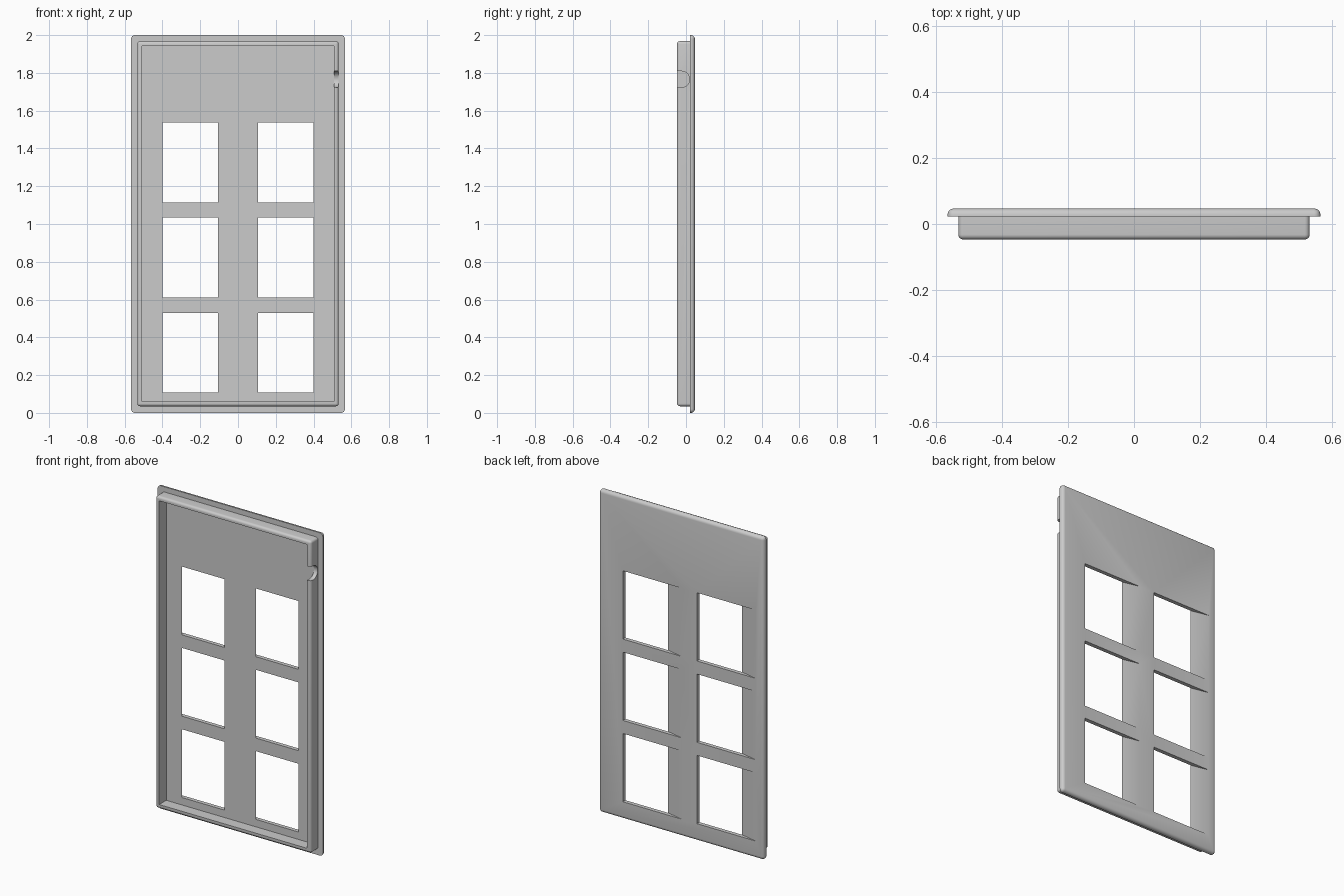
import bpy, bmesh, math

if "Cube" in bpy.data.objects:
    bpy.data.objects.remove(bpy.data.objects["Cube"], do_unlink=True)

grey = bpy.data.materials.new("plain_grey")
grey.use_nodes = True
COLOUR = (0.6, 0.6, 0.6, 1)
grey.diffuse_color = COLOUR
grey.node_tree.nodes["Principled BSDF"].inputs["Base Color"].default_value = COLOUR

BACK, SEAT, FRONT = 0.047, 0.022, -0.047   # panel back, panel front, lip front


def finish(name, bm):
    bmesh.ops.recalc_face_normals(bm, faces=bm.faces)
    mesh = bpy.data.meshes.new(name)
    bm.to_mesh(mesh)
    bm.free()
    mesh.materials.append(grey)
    obj = bpy.data.objects.new(name, mesh)
    bpy.context.collection.objects.link(obj)
    return obj


def prism(name, points, direction):
    """Extrude a closed outline along a direction."""
    bm = bmesh.new()
    face = bm.faces.new([bm.verts.new(p) for p in points])
    ext = bmesh.ops.extrude_face_region(bm, geom=[face])
    verts = [v for v in ext["geom"] if isinstance(v, bmesh.types.BMVert)]
    bmesh.ops.translate(bm, verts=verts, vec=direction)
    return finish(name, bm)


def slab(name, half_x, y0, y1, z0, z1, radius=0, round_y=None):
    """Box whose corners, and the rim at y = round_y, are rounded."""
    bm = bmesh.new()
    bmesh.ops.create_cube(bm, size=1)
    for v in bm.verts:
        v.co = (math.copysign(half_x, v.co.x),
                y1 if v.co.y > 0 else y0, z1 if v.co.z > 0 else z0)
    if radius:
        edges = []
        for e in bm.edges:
            a, b = (v.co.y for v in e.verts)
            if abs(a - b) > 1e-4 or abs(a - round_y) < 1e-4:
                edges.append(e)
        bmesh.ops.bevel(bm, geom=edges, offset=radius, segments=5,
                        profile=0.5, affect='EDGES', clamp_overlap=True)
    return finish(name, bm)


def cut(obj, cutter):
    mod = obj.modifiers.new("cut", 'BOOLEAN')
    mod.operation, mod.solver, mod.object = 'DIFFERENCE', 'EXACT', cutter
    bpy.context.view_layer.objects.active = obj
    bpy.ops.object.modifier_apply(modifier=mod.name)
    bpy.data.objects.remove(cutter, do_unlink=True)


# Panel with six openings, each sloping out to the back on one side
panel = slab("door_panel", 0.566, SEAT, BACK, 0, 2, 0.02, BACK)
RAMP, OVER = 0.11, 0.005
run = RAMP * OVER / (BACK - SEAT)
for x0, x1 in ((-0.4, -0.107), (0.107, 0.4)):
    for z in (0.107, 0.611, 1.115):
        outline = [(x0 + run, SEAT - OVER, z), (x1, SEAT - OVER, z),
                   (x1, BACK + OVER, z), (x0 - RAMP - run, BACK + OVER, z)]
        cut(panel, prism("opening_cutter", outline, (0, 0, 0.423)))

# Raised lip around the front
lip = slab("front_lip", 0.533, FRONT, SEAT + 0.003, 0.035, 1.968, 0.015, FRONT)
cut(lip, slab("lip_cutter", 0.507, FRONT - 0.1, SEAT + 0.1, 0.061, 1.943))

# Round-bottomed notch in the side of the lip
R, CY, CZ = 0.043, -0.024, 1.766
arc = [(0.45, CY + R * math.cos(t), CZ + R * math.sin(t))
       for t in (math.pi * (i / 16 - 0.5) for i in range(17))]
notch = arc + [(0.45, -0.1, CZ + R), (0.45, -0.1, CZ - R)]
cut(lip, prism("notch_cutter", notch, (0.15, 0, 0)))

# Smooth the rounded edges, keep the hard ones
bpy.ops.object.select_all(action='DESELECT')
for obj in (panel, lip):
    obj.select_set(True)
bpy.context.view_layer.objects.active = panel
bpy.ops.object.shade_smooth_by_angle(angle=math.radians(30))
